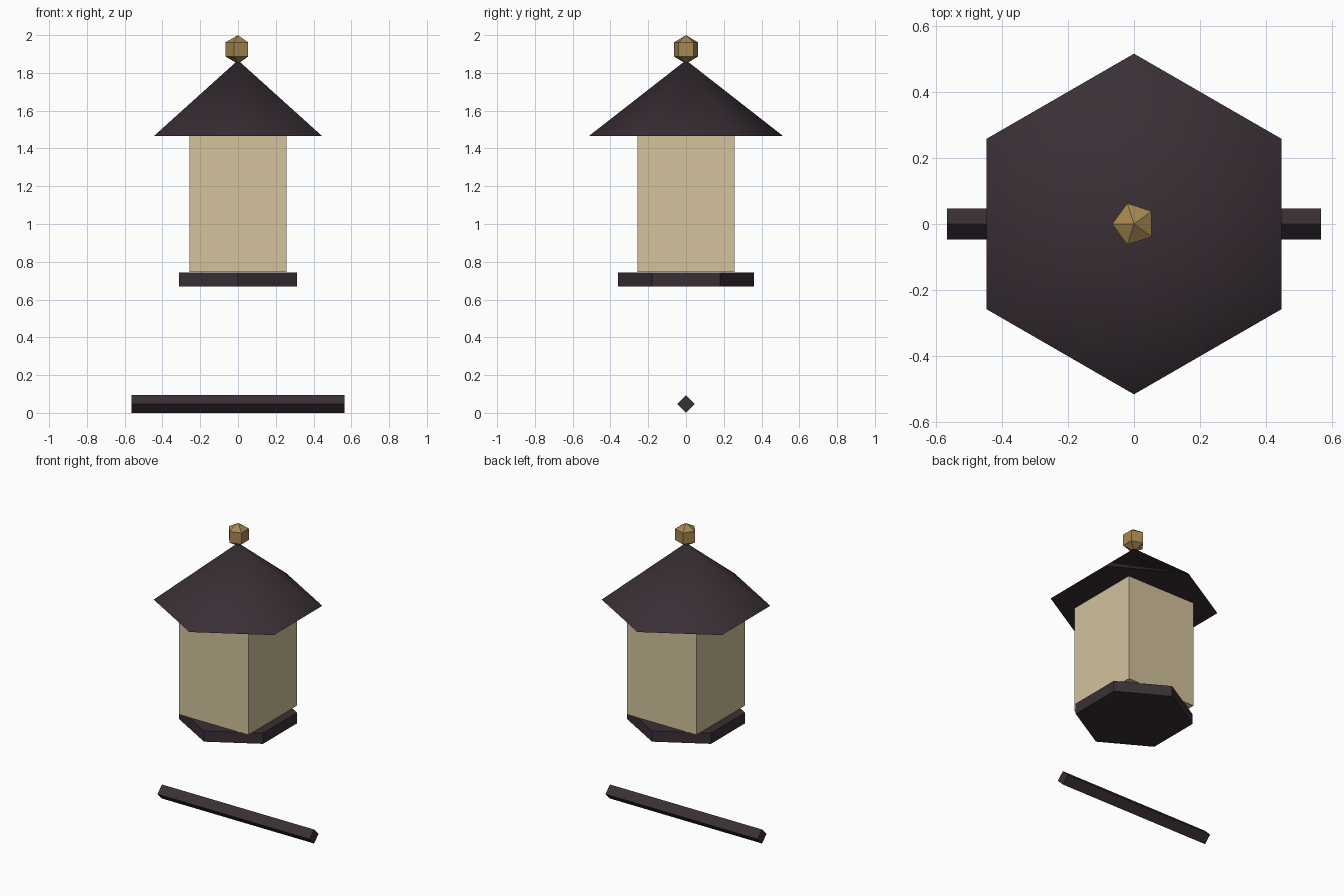
import bpy
import math

cube = bpy.data.objects.get("Cube")
if cube:
    bpy.data.objects.remove(cube, do_unlink=True)


def linear(c):
    c /= 255
    return c / 12.92 if c <= 0.04045 else ((c + 0.055) / 1.055) ** 2.4


def material(name, *rgb):
    mat = bpy.data.materials.new(name)
    color = [linear(c) for c in rgb] + [1]
    mat.use_nodes = True
    mat.diffuse_color = color
    mat.node_tree.nodes["Principled BSDF"].inputs["Base Color"].default_value = color
    return mat


dark_wood = material("dark wood", 58, 47, 54)
paper = material("cream paper", 211, 194, 156)
brass = material("brass", 166, 136, 80)


def finish(name, mat):
    obj = bpy.context.object
    obj.name = name
    obj.data.materials.append(mat)
    bpy.ops.object.transform_apply(location=False, rotation=True, scale=True)
    return obj


def prism(name, mat, sides, r_low, r_high, z_low, z_high):
    # Cone or prism with one corner pointing to +y
    bpy.ops.mesh.primitive_cone_add(vertices=sides, radius1=r_low, radius2=r_high,
                                    depth=z_high - z_low,
                                    location=(0, 0, (z_low + z_high) / 2))
    return finish(name, mat)


# Hexagonal base and roof
prism("base", dark_wood, 6, 0.36, 0.36, 0.67, 0.742)
prism("roof", dark_wood, 6, 0.515, 0, 1.465, 1.867)
bpy.ops.object.shade_smooth_by_angle(angle=math.radians(50))

# Square paper body
bpy.ops.mesh.primitive_cube_add(size=1, location=(0, 0, 1.106))
bpy.context.object.scale = (0.515, 0.515, 0.722)
finish("paper_body", paper)

# Five-sided faceted finial
bpy.ops.mesh.primitive_uv_sphere_add(segments=5, ring_count=3, radius=0.076,
                                     location=(0, 0, 1.924),
                                     rotation=(0, 0, math.radians(90)))
finish("finial", brass)

# Diamond-section crossbar lying along x
bpy.ops.mesh.primitive_cylinder_add(vertices=4, radius=0.047, depth=1.13,
                                    location=(0, 0, 0.047),
                                    rotation=(0, math.radians(90), 0))
finish("crossbar", dark_wood)
